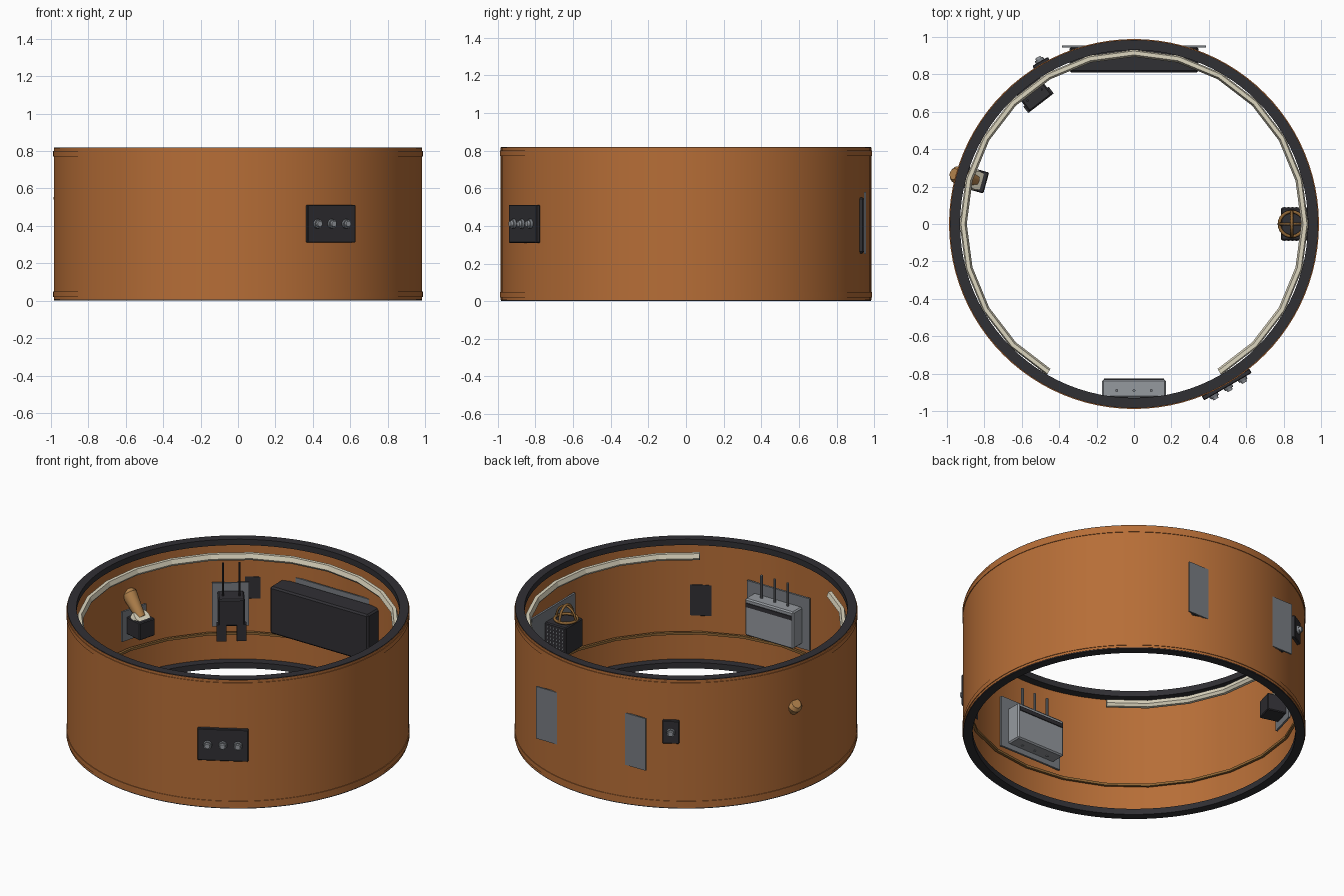
import bpy, bmesh, math
from mathutils import Vector, Matrix

if "Cube" in bpy.data.objects:
    bpy.data.objects.remove(bpy.data.objects["Cube"])


def mat(name, r, g, b):
    m = bpy.data.materials.new(name)
    m.diffuse_color = (r, g, b, 1)
    m.use_nodes = True
    m.node_tree.nodes["Principled BSDF"].inputs["Base Color"].default_value = m.diffuse_color
    return m


ORANGE = mat("burnt orange", 0.47, 0.155, 0.038)
DARK = mat("charcoal", 0.030, 0.029, 0.034)
GRAY = mat("steel gray", 0.19, 0.205, 0.225)
LIGHT = mat("light gray", 0.30, 0.32, 0.345)
CREAM = mat("cream", 0.72, 0.67, 0.52)
TAN = mat("tan", 0.46, 0.23, 0.075)
BRONZE = mat("bronze", 0.27, 0.13, 0.035)


def finish(name, bm, m, smooth=False):
    bmesh.ops.recalc_face_normals(bm, faces=bm.faces)
    me = bpy.data.meshes.new(name)
    bm.to_mesh(me)
    bm.free()
    ob = bpy.data.objects.new(name, me)
    bpy.context.collection.objects.link(ob)
    me.materials.append(m)
    if smooth:
        bpy.context.view_layer.objects.active = ob
        ob.select_set(True)
        bpy.ops.object.shade_smooth_by_angle(angle=math.radians(35))
        ob.select_set(False)
    return ob


def sweep(name, profile, m, n, a0=0, a1=360, smooth=False):
    """Sweep a closed (radius, z) profile around the z axis."""
    full = a1 - a0 == 360
    bm = bmesh.new()
    rings = []
    for i in range(n if full else n + 1):
        a = math.radians(a0 + (a1 - a0) * i / n)
        rings.append([bm.verts.new((r * math.cos(a), r * math.sin(a), z)) for r, z in profile])
    k = len(profile)
    for i in range(n):
        p, q = rings[i], rings[(i + 1) % len(rings)]
        for j in range(k):
            bm.faces.new((p[j], q[j], q[(j + 1) % k], p[(j + 1) % k]))
    if not full:
        bm.faces.new(rings[0])
        bm.faces.new(rings[-1])
    return finish(name, bm, m, smooth)


def rect(r0, r1, z0, z1):
    return [(r0, z0), (r1, z0), (r1, z1), (r0, z1)]


def place(ob, angle):
    """Turn a part built along +x to its angle on the ring."""
    ob.rotation_euler.z = math.radians(angle)
    return ob


def add_box(bm, r0, r1, t0, t1, z0, z1):
    M = Matrix.Translation(((r0 + r1) / 2, (t0 + t1) / 2, (z0 + z1) / 2))
    bmesh.ops.create_cube(bm, size=1, matrix=M @ Matrix.Diagonal((r1 - r0, t1 - t0, z1 - z0, 1)))


def box(name, angle, r0, r1, t0, t1, z0, z1, m, bevel=0):
    bm = bmesh.new()
    add_box(bm, r0, r1, t0, t1, z0, z1)
    if bevel:
        bmesh.ops.bevel(bm, geom=bm.edges[:], offset=bevel, segments=1, affect='EDGES')
    return place(finish(name, bm, m), angle)


def rod(name, angle, p, q, r0, r1, m, n=12):
    p, q = Vector(p), Vector(q)
    d = q - p
    M = Matrix.Translation((p + q) / 2) @ d.to_track_quat('Z', 'Y').to_matrix().to_4x4()
    bm = bmesh.new()
    bmesh.ops.create_cone(bm, cap_ends=True, segments=n, radius1=r0, radius2=r1, depth=d.length, matrix=M)
    return place(finish(name, bm, m, True), angle)


def wire(name, pts, radius, m, cyclic=False):
    cu = bpy.data.curves.new(name, 'CURVE')
    cu.dimensions = '3D'
    cu.bevel_depth = radius
    cu.bevel_resolution = 1
    cu.use_fill_caps = True
    sp = cu.splines.new('POLY')
    sp.points.add(len(pts) - 1)
    for s, p in zip(sp.points, pts):
        s.co = (*p, 1)
    sp.use_cyclic_u = cyclic
    cu.materials.append(m)
    ob = bpy.data.objects.new(name, cu)
    bpy.context.collection.objects.link(ob)


# thin round shell with bands and dark rims
sweep("shell", rect(0.980, 0.985, 0.006, 0.816), ORANGE, 96, smooth=True)
for side, z0, b0 in (("bottom", 0.0, 0.02), ("top", 0.783, 0.772)):
    sweep(side + "_rim", rect(0.93, 0.983, z0, z0 + 0.037), DARK, 96, smooth=True)
    sweep(side + "_band", rect(0.982, 0.989, b0, b0 + 0.029), ORANGE, 96, smooth=True)

# light strip and thin wire along the inner wall
sweep("light_strip", [(0.894, 0.715), (0.906, 0.70), (0.925, 0.70), (0.932, 0.72),
                      (0.925, 0.742), (0.904, 0.742)], CREAM, 20, -60, 240)
sweep("wall_wire", rect(0.957, 0.973, 0.203, 0.218), BRONZE, 24)

# back cabinet and its wide plate
box("back_plate", 90, 0.945, 0.955, -0.385, 0.385, 0.25, 0.58, GRAY)
box("back_cabinet", 90, 0.81, 0.947, -0.345, 0.345, 0.253, 0.552, DARK, 0.01)

# front housing with slot and three rods
box("front_plate", -90, 0.925, 0.938, -0.22, 0.22, 0.25, 0.58, GRAY)
box("front_housing", -90, 0.832, 0.928, -0.17, 0.17, 0.28, 0.515, LIGHT, 0.008)
box("front_slot", -90, 0.826, 0.834, -0.16, 0.16, 0.465, 0.49, DARK)
for i in (-1, 0, 1):
    rod("front_rod", -90, (0.89, i * 0.092, 0.276), (0.89, i * 0.092, 0.66), 0.008, 0.008, GRAY, 8)

# right lamp: box with dotted grilles and a wire cage
box("lamp_plate", 0, 0.93, 0.943, -0.22, 0.22, 0.25, 0.58, GRAY)
box("lamp_box", 0, 0.785, 0.935, -0.087, 0.087, 0.33, 0.51, DARK, 0.006)
bm = bmesh.new()
for s in (-1, 1):
    for i in range(6):
        for j in range(7):
            x, z = 0.805 + i * 0.021, 0.35 + j * 0.023
            add_box(bm, x - 0.005, x + 0.005, s * 0.0885 - 0.002, s * 0.0885 + 0.002, z - 0.005, z + 0.005)
finish("lamp_grille", bm, LIGHT)
circle = [(math.cos(i * math.pi / 12), math.sin(i * math.pi / 12)) for i in range(24)]
wire("cage_ring", [(0.843 + 0.066 * c, 0.066 * s, 0.525) for c, s in circle], 0.009, BRONZE, True)
wire("cage_arch", [(0.843, 0.066 * c, 0.525 + 0.085 * s) for c, s in circle[:13]], 0.009, BRONZE)
wire("cage_cross_arch", [(0.843 + 0.066 * c, 0, 0.525 + 0.08 * s) for c, s in circle[:13]], 0.007, BRONZE)

# left lever: box, collar and tapered handle that pierces the wall
A = 164.5
box("lever_plate", A, 0.938, 0.95, -0.09, 0.09, 0.29, 0.48, GRAY)
box("lever_box", A, 0.82, 0.94, -0.058, 0.058, 0.33, 0.44, DARK, 0.005)
rod("lever_collar", A, (0.887, 0, 0.425), (0.868, 0, 0.455), 0.058, 0.05, CREAM, 16)
rod("lever_handle", A, (0.878, 0, 0.44), (0.985, 0, 0.555), 0.028, 0.046, TAN, 16)
rod("lever_tip", A, (0.985, 0, 0.555), (1.0, 0, 0.571), 0.046, 0.03, TAN, 16)

# back-left receiver: box with two rods and two legs
A = 127.6
box("receiver_plate", A, 0.938, 0.95, -0.107, 0.107, 0.265, 0.54, GRAY)
box("receiver_box", A, 0.815, 0.94, -0.077, 0.077, 0.32, 0.49, DARK, 0.008)
for s in (-1, 1):
    rod("receiver_rod", A, (0.87, s * 0.048, 0.48), (0.87, s * 0.048, 0.70), 0.006, 0.006, DARK, 8)
    box("receiver_leg", A, 0.815, 0.86, s * 0.058 - 0.028, s * 0.058 + 0.028, 0.225, 0.33, DARK)

# outside control plates with knobs
for name, A, half, z0, z1, knobs in (("control_panel", -60, 0.147, 0.31, 0.512, (-0.088, 0, 0.088)),
                                     ("single_switch", 120, 0.048, 0.42, 0.565, (0,))):
    box(name, A, 0.978, 1.004, -half, half, z0, z1, DARK, 0.004)
    zc = (z0 + z1) / 2
    for t in knobs:
        rod(name + "_knob", A, (1.0, t, zc), (1.018, t, zc), 0.027, 0.024, GRAY, 12)
        rod(name + "_knob_cap", A, (1.016, t, zc), (1.03, t, zc), 0.018, 0.015, LIGHT, 12)
